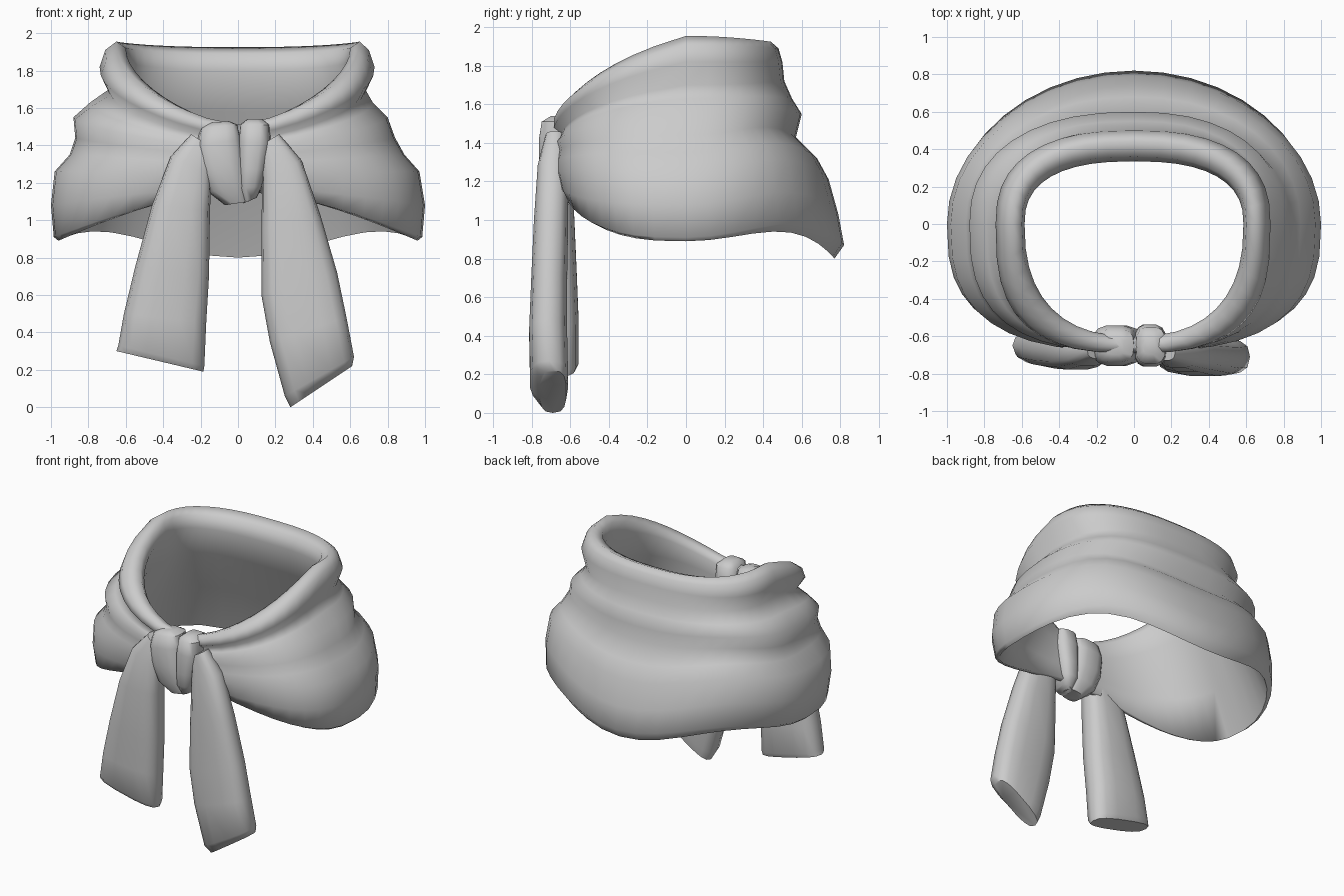
import bpy, bmesh, math
from mathutils import Vector

cloth = bpy.data.materials.new("grey_cloth")
cloth.diffuse_color = (0.6, 0.6, 0.6, 1)


def finish(name, rings, closed=False, angle=50):
    """Skin a stack of point rings; join last to first, or cap both ends."""
    bm = bmesh.new()
    vs = [[bm.verts.new(p) for p in ring] for ring in rings]
    n, m = len(vs[0]), len(vs)
    for i in range(m if closed else m - 1):
        a, b = vs[i], vs[(i + 1) % m]
        for j in range(n):
            k = (j + 1) % n
            bm.faces.new((a[j], a[k], b[k], b[j]))
    if not closed:
        bm.faces.new(vs[0])
        bm.faces.new(vs[-1])
    bmesh.ops.recalc_face_normals(bm, faces=bm.faces)
    me = bpy.data.meshes.new(name)
    bm.to_mesh(me)
    bm.free()
    ob = bpy.data.objects.new(name, me)
    bpy.context.collection.objects.link(ob)
    me.materials.append(cloth)
    bpy.ops.object.select_all(action='DESELECT')
    ob.select_set(True)
    bpy.context.view_layer.objects.active = ob
    bpy.ops.object.shade_smooth_by_angle(angle=math.radians(angle))
    return ob


def spow(v, e):
    return math.copysign(abs(v) ** e, v)


# Neck wrap: each row is one hoop of the folded cloth, lip to collar to lining
# (right half width, left half width, back y, front y, front z, side z, back z, front squareness)
rows = [
    (0.96, 0.96, 0.77, -0.60, 1.17, 0.89, 0.80, 0.72),   # lip underside
    (0.985, 0.985, 0.82, -0.63, 1.16, 0.91, 0.87, 0.72),  # lip
    (1.00, 1.00, 0.79, -0.66, 1.18, 1.08, 1.03, 0.72),
    (0.97, 0.98, 0.74, -0.68, 1.24, 1.26, 1.21, 0.72),   # lower fold
    (0.89, 0.90, 0.68, -0.68, 1.30, 1.35, 1.32, 0.72),
    (0.84, 0.87, 0.57, -0.67, 1.34, 1.44, 1.43, 0.72),   # groove
    (0.80, 0.88, 0.60, -0.68, 1.38, 1.55, 1.55, 0.72),   # middle fold
    (0.72, 0.79, 0.55, -0.66, 1.40, 1.63, 1.63, 0.70),
    (0.68, 0.69, 0.51, -0.65, 1.42, 1.70, 1.72, 0.70),   # groove
    (0.73, 0.74, 0.50, -0.69, 1.45, 1.82, 1.82, 0.70),   # collar
    (0.70, 0.71, 0.48, -0.69, 1.49, 1.91, 1.89, 0.70),
    (0.65, 0.65, 0.44, -0.66, 1.51, 1.955, 1.925, 0.74),  # collar top
    (0.60, 0.60, 0.36, -0.62, 1.50, 1.92, 1.89, 0.80),   # lining
    (0.585, 0.585, 0.335, -0.60, 1.46, 1.84, 1.80, 0.82),
    (0.64, 0.64, 0.41, -0.60, 1.38, 1.62, 1.58, 0.80),
    (0.83, 0.83, 0.63, -0.60, 1.26, 1.20, 1.18, 0.76),
]
N = 40
hoops = []
for ar, al, yb, yf, zf, zs, zb, ef in rows:
    high = min(1, max(0, (zs - 1.2) / 0.5))      # 0 at the lip, 1 at the collar
    hoop = []
    for i in range(N):
        t = math.tau * i / N
        c, s = math.cos(t), math.sin(t)
        back = s >= 0
        e = 1 - 0.2 * high if back else ef
        u, w = spow(c, e), abs(s) ** e
        x = u * (ar if c > 0 else al)
        if back:
            z = zs + (zb - zs) * w ** 2 + 0.09 * (1 - high) * math.sin(2 * t) ** 2
            y = yb * w
        else:
            z = zf + (zs - zf) * abs(u) ** (1.5 - 0.3 * high)
            y = yf * w
            z += 0.3 * high * y * abs(u) * (zs - 1.4) / 0.55
        hoop.append((x, y, z))
    hoops.append(hoop)
wrap = finish("neck_wrap", hoops, closed=True, angle=100)


def strip(name, sections, sides=14):
    """Padded cloth strip: (left x, left z, right x, right z, centre y, half depth)."""
    rings = []
    for x0, z0, x1, z1, y, d in sections:
        mid = Vector(((x0 + x1) / 2, y, (z0 + z1) / 2))
        half = Vector(((x1 - x0) / 2, 0, (z1 - z0) / 2))
        ring = []
        for i in range(sides):
            t = math.tau * i / sides
            ring.append(mid + half * spow(math.cos(t), 0.7)
                        + Vector((0, d * spow(math.sin(t), 0.7), 0)))
        rings.append(ring)
    return finish(name, rings)


# Hanging tails
strip("left_tail", [
    (-0.25, 1.46, -0.13, 1.38, -0.67, 0.05),
    (-0.36, 1.34, -0.14, 1.25, -0.68, 0.08),
    (-0.46, 1.08, -0.15, 1.05, -0.68, 0.10),
    (-0.55, 0.75, -0.155, 0.70, -0.67, 0.105),
    (-0.61, 0.50, -0.17, 0.45, -0.66, 0.105),
    (-0.64, 0.33, -0.18, 0.22, -0.655, 0.10),
    (-0.65, 0.30, -0.185, 0.19, -0.65, 0.08),
])
strip("right_tail", [
    (0.12, 1.40, 0.22, 1.46, -0.68, 0.05),
    (0.13, 1.22, 0.34, 1.32, -0.69, 0.08),
    (0.125, 0.95, 0.44, 1.03, -0.70, 0.09),
    (0.125, 0.60, 0.53, 0.72, -0.71, 0.095),
    (0.17, 0.35, 0.58, 0.48, -0.715, 0.10),
    (0.25, 0.06, 0.62, 0.27, -0.71, 0.10),
    (0.28, 0.00, 0.61, 0.22, -0.69, 0.07),
])

# Knot made of two overlapping loops
strip("knot_left_loop", [
    (-0.15, 1.52, -0.05, 1.53, -0.65, 0.05),
    (-0.20, 1.49, 0.00, 1.51, -0.65, 0.09),
    (-0.225, 1.40, 0.02, 1.43, -0.65, 0.11),
    (-0.21, 1.27, 0.04, 1.30, -0.65, 0.11),
    (-0.16, 1.15, 0.06, 1.19, -0.65, 0.10),
    (-0.07, 1.08, 0.06, 1.10, -0.65, 0.06),
])
strip("knot_right_loop", [
    (0.05, 1.54, 0.13, 1.54, -0.65, 0.05),
    (0.01, 1.51, 0.17, 1.51, -0.65, 0.10),
    (0.00, 1.42, 0.175, 1.41, -0.65, 0.115),
    (0.00, 1.28, 0.15, 1.27, -0.65, 0.115),
    (0.00, 1.17, 0.13, 1.18, -0.65, 0.10),
    (0.03, 1.09, 0.10, 1.12, -0.65, 0.06),
])
